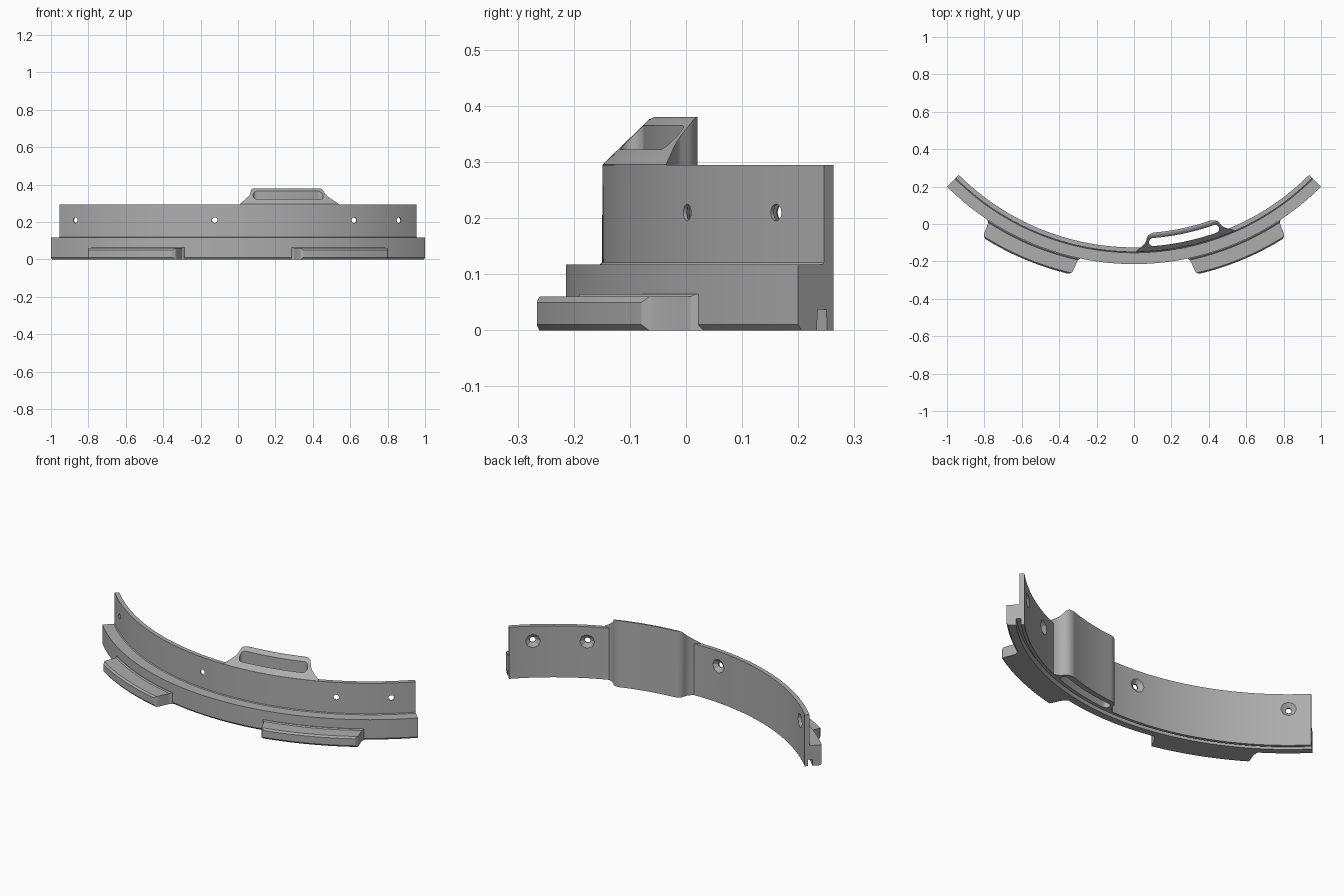
import bpy, bmesh
from math import sin, cos, pi, radians
from mathutils import Vector

cube = bpy.data.objects.get("Cube")
if cube:
    bpy.data.objects.remove(cube, do_unlink=True)

# Single plain colour
grey = bpy.data.materials.new("plain_grey")
grey.use_nodes = True
grey.diffuse_color = (0.42, 0.42, 0.42, 1)
grey.node_tree.nodes["Principled BSDF"].inputs["Base Color"].default_value = grey.diffuse_color

CENTRE_Y = 1.2                      # centre of the ring the arc belongs to
WALL_IN, WALL_OUT, RIM = 1.325, 1.349, 1.4142
WALL_TOP, FLANGE_TOP = 0.295, 0.117


def polar(r, degrees, z):
    a = radians(degrees)
    return Vector((r * sin(a), CENTRE_Y - r * cos(a), z))


def finish(bm, name):
    bmesh.ops.recalc_face_normals(bm, faces=bm.faces)
    mesh = bpy.data.meshes.new(name)
    bm.to_mesh(mesh)
    bm.free()
    mesh.materials.append(grey)
    obj = bpy.data.objects.new(name, mesh)
    bpy.context.collection.objects.link(obj)
    return obj


def arc_solid(name, columns, middle, steps):
    """Sweep columns (radius, low z, high z, start angle), symmetric about the middle angle."""
    section = [(r, hi, a) for r, lo, hi, a in columns]
    section += [(r, lo, a) for r, lo, hi, a in reversed(columns)]
    n = len(section)
    bm = bmesh.new()
    rings = []
    for s in range(steps + 1):
        t = s / steps
        rings.append([bm.verts.new(polar(r, a + 2 * (middle - a) * t, z)) for r, z, a in section])
    for ring, after in zip(rings, rings[1:]):
        for i in range(n):
            j = (i + 1) % n
            bm.faces.new((ring[i], ring[j], after[j], after[i]))
    for ring in (rings[0], rings[-1]):
        for i in range(len(columns) - 1):
            bm.faces.new((ring[i], ring[i + 1], ring[n - 2 - i], ring[n - 1 - i]))
    return finish(bm, name)


def cut(target, cutter):
    cutter.hide_render = True
    mod = target.modifiers.new("cut", "BOOLEAN")
    mod.operation = "DIFFERENCE"
    mod.solver = "EXACT"
    mod.object = cutter
    bpy.context.view_layer.objects.active = target
    bpy.ops.object.modifier_apply(modifier=mod.name)
    bpy.data.objects.remove(cutter, do_unlink=True)


def radial_cone(angle, r0, r1, inner, outer, sides):
    bm = bmesh.new()
    bmesh.ops.create_cone(bm, cap_ends=True, segments=sides, radius1=inner,
                          radius2=outer, depth=r1 - r0)
    obj = finish(bm, "hole_cutter")
    obj.location = polar((r0 + r1) / 2, angle, 0.21)
    axis = polar(1, angle, 0) - Vector((0, CENTRE_Y, 0))
    obj.rotation_mode = "QUATERNION"
    obj.rotation_quaternion = axis.to_track_quat("Z", "Y")
    bpy.context.view_layer.update()
    return obj


# Curved wall with stepped flange and a groove underneath
end = -45
body = arc_solid("curved_wall", [
    (WALL_IN, 0, WALL_TOP, end),
    (1.342, 0, WALL_TOP, end),
    (1.3425, 0.037, WALL_TOP, end),
    (WALL_OUT, 0.037, WALL_TOP, end),
    (1.3495, 0.037, FLANGE_TOP + 0.004, end),
    (1.354, 0.037, FLANGE_TOP, end),
    (1.366, 0.037, FLANGE_TOP, end),
    (1.3665, 0, FLANGE_TOP, end),
    (1.406, 0, FLANGE_TOP, end),
    (RIM, 0.01, FLANGE_TOP, end)], 0, 96)

# Screw holes, countersunk on the inner side
for angle in (-40.1, -5.3, 27.4, 39.6):
    cut(body, radial_cone(angle, 1.315, 1.343, 0.052, 0.015, 8))
    cut(body, radial_cone(angle, 1.31, 1.37, 0.015, 0.015, 20))

# Two clamping tabs on the flange
tabs = []
for side, name in ((1, "left_tab"), (-1, "right_tab")):
    tabs.append(arc_solid(name, [
        (1.400, 0, 0.065, side * 11.4),
        (1.418, 0, 0.065, side * 11.8),
        (1.424, 0, 0.060, side * 12.1),
        (1.440, 0, 0.060, side * 12.3),
        (1.490, 0, 0.060, side * 12.7),
        (1.499, 0, 0.060, side * 12.9),
        (1.507, 0.01, 0.050, side * 13.4)], side * 22.65, 24))

# Strap loop bulging inward, its top sloping down to the wall
outline = [(1.3485, 0.4), (1.336, 1.0), (1.335, 1.05), (1.322, 1.75), (1.308, 2.45),
           (1.295, 2.85), (1.280, 3.05), (1.268, 3.3), (1.260, 3.7), (1.254, 4.2), (1.250, 4.9)]
loop = arc_solid("strap_loop", [
    (r, 0.06 if r > 1.3355 else 0, min(0.38, WALL_TOP + WALL_OUT - r), a)
    for r, a in outline], 12, 32)

# Vertical round-ended strap slot through the loop
half = 0.0215
slot = []
for i in range(13):
    t = pi * (i / 12 - 0.5)
    slot.append((1.3005 + half * sin(t), -0.1, 0.6, 3.55 + 0.95 * (1 - cos(t))))
cut(loop, arc_solid("slot_cutter", slot, 12, 32))

# Smooth curves, crisp edges
bpy.ops.object.select_all(action="DESELECT")
for obj in [body, loop] + tabs:
    obj.select_set(True)
bpy.context.view_layer.objects.active = body
bpy.ops.object.shade_smooth_by_angle(angle=radians(28))
